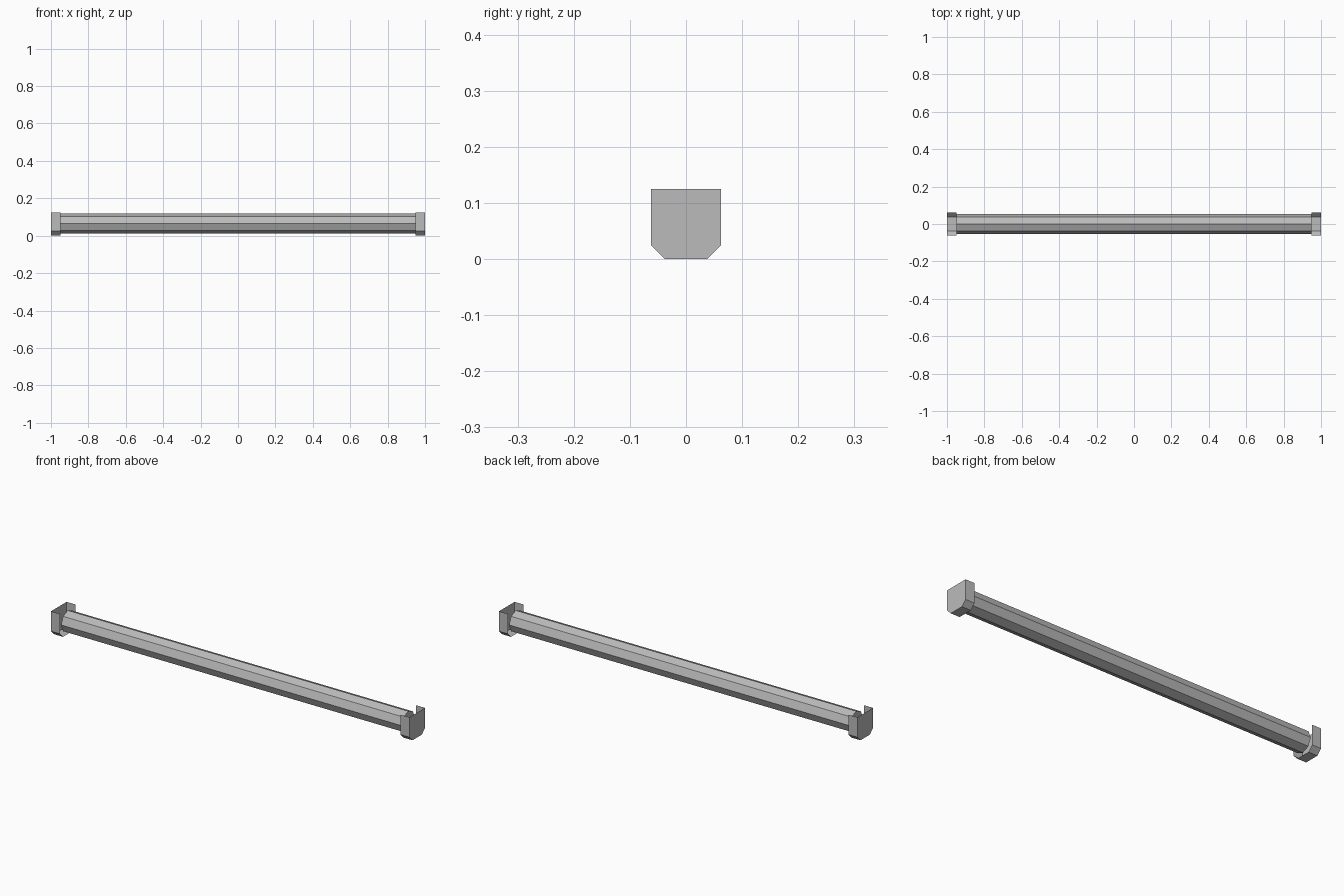
import bpy, bmesh, math

if "Cube" in bpy.data.objects:
    bpy.data.objects.remove(bpy.data.objects["Cube"])

metal = bpy.data.materials.new("grey metal")
metal.diffuse_color = (0.5, 0.5, 0.5, 1)
metal.use_nodes = True
metal.node_tree.nodes["Principled BSDF"].inputs["Base Color"].default_value = metal.diffuse_color


def finish(name, bm):
    mesh = bpy.data.meshes.new(name)
    bm.to_mesh(mesh)
    bm.free()
    mesh.materials.append(metal)
    obj = bpy.data.objects.new(name, mesh)
    bpy.context.collection.objects.link(obj)
    return obj


# Eight-sided rod with an edge along its top
R, ZC, END = 0.053, 0.066, 0.95
bm = bmesh.new()
ring = [(R * math.cos(i * math.pi / 4), ZC + R * math.sin(i * math.pi / 4))
        for i in range(8)]
cap = bm.faces.new([bm.verts.new((-END, y, z)) for y, z in ring])
ext = bmesh.ops.extrude_face_region(bm, geom=[cap], use_keep_orig=True)
moved = [v for v in ext["geom"] if isinstance(v, bmesh.types.BMVert)]
bmesh.ops.translate(bm, verts=moved, vec=(2 * END, 0, 0))
bmesh.ops.recalc_face_normals(bm, faces=bm.faces)
finish("rod", bm)

# Thin-walled end sockets, open at the top and toward the rod
W, H, C = 0.0625, 0.125, 0.025
profile = [(-W, H), (-W, C), (-W + C, 0), (W - C, 0), (W, C), (W, H)]
for side, name in ((-1, "left_socket"), (1, "right_socket")):
    bm = bmesh.new()
    outer = [bm.verts.new((side, y, z)) for y, z in profile]
    inner = [bm.verts.new((side * END, y, z)) for y, z in profile]
    plate = bm.faces.new(outer)
    for i in range(5):
        bm.faces.new((outer[i + 1], outer[i], inner[i], inner[i + 1]))
    # face the shell outward
    plate.normal_update()
    if plate.normal.x * side < 0:
        bmesh.ops.reverse_faces(bm, faces=bm.faces)
    finish(name, bm)
